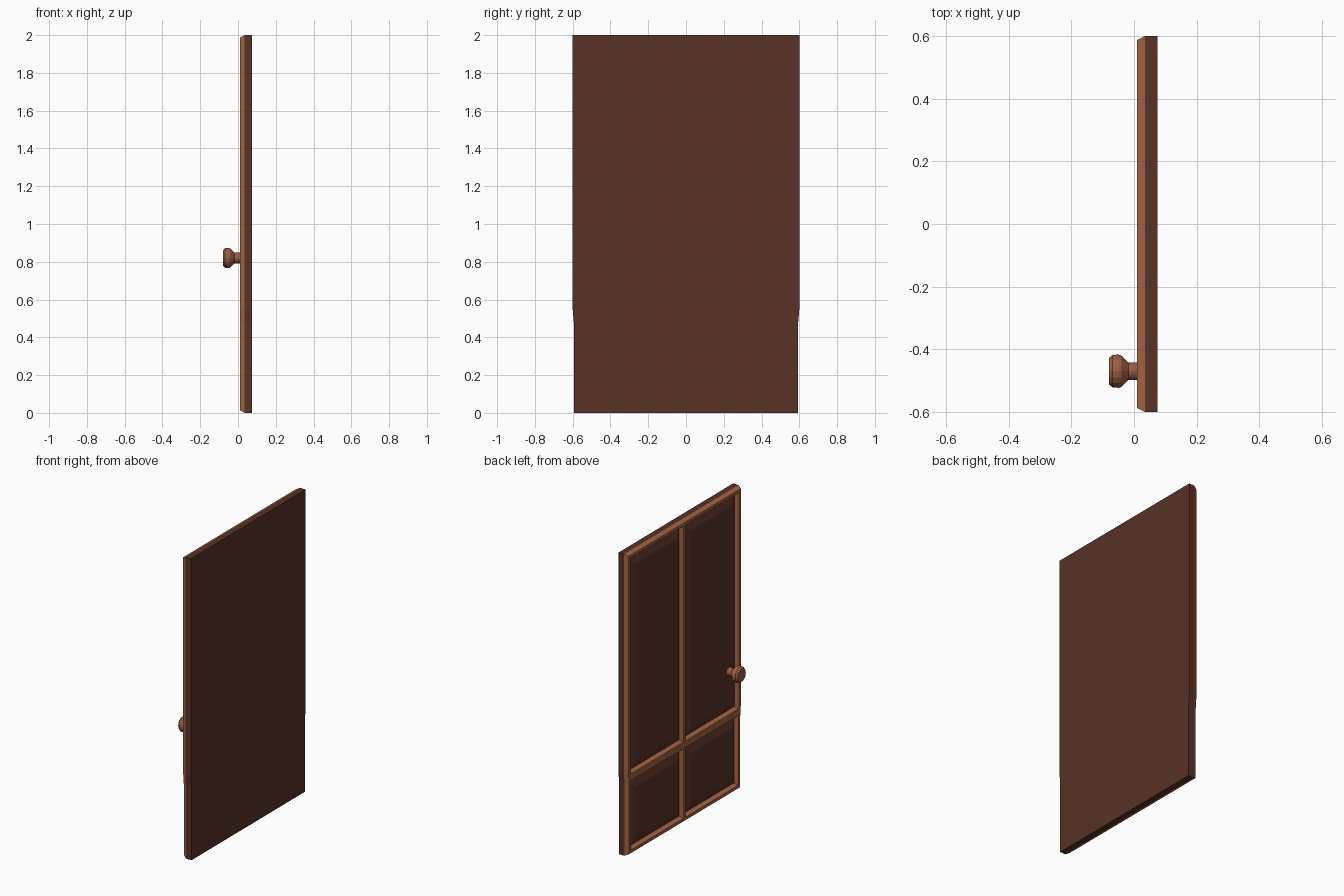
import bpy, bmesh, math

cube = bpy.data.objects.get("Cube")
if cube:
    bpy.data.objects.remove(cube, do_unlink=True)


def material(name, rgb):
    m = bpy.data.materials.new(name)
    m.use_nodes = True
    m.diffuse_color = (*rgb, 1)
    m.node_tree.nodes["Principled BSDF"].inputs["Base Color"].default_value = (*rgb, 1)
    return m


dark_wood = material("dark wood", (0.098, 0.031, 0.019))
light_wood = material("light wood", (0.37, 0.127, 0.055))
knob_wood = material("knob wood", (0.32, 0.11, 0.058))


def loft(name, rings, mat, cyclic=False):
    """Skin a list of (x, [(y, z), ...]) rings, capped or closed on itself."""
    bm = bmesh.new()
    loops = [[bm.verts.new((x, y, z)) for y, z in pts] for x, pts in rings]
    pairs = list(zip(loops, loops[1:]))
    if cyclic:
        pairs.append((loops[-1], loops[0]))
    else:
        bm.faces.new(loops[0])
        bm.faces.new(loops[-1])
    for a, b in pairs:
        n = len(a)
        for i in range(n):
            j = (i + 1) % n
            bm.faces.new((a[i], a[j], b[j], b[i]))
    bmesh.ops.recalc_face_normals(bm, faces=bm.faces)
    mesh = bpy.data.meshes.new(name)
    bm.to_mesh(mesh)
    bm.free()
    mesh.materials.append(mat)
    ob = bpy.data.objects.new(name, mesh)
    bpy.context.collection.objects.link(ob)
    return ob


def rect(y0, y1, z0, z1):
    return [(y0, z0), (y1, z0), (y1, z1), (y0, z1)]


# Door layout
BACK, FACE, FRONT, RAISED = 0.075, 0.035, 0.01, 0.015
HALF, HEIGHT = 0.6, 2.0
RAIL_LOW, RAIL_HIGH = 0.48, 0.55
BAR, CHAMFER, BEVEL = 0.045, 0.0125, 0.05


def outline(inset):
    """Door outline, slightly narrower below the middle rail."""
    side = [(HALF - 0.006, inset), (HALF - 0.006, RAIL_LOW),
            (HALF, RAIL_HIGH), (HALF, HEIGHT - inset)]
    side = [(y - inset, z) for y, z in side]
    return side + [(-y, z) for y, z in reversed(side)]


# Slab and chamfered border
loft("door_slab", [(BACK, outline(0)), (FACE, outline(0))], dark_wood)
loft("border_frame", [(FACE, outline(0)), (FRONT, outline(CHAMFER)),
                      (FRONT, outline(BAR - CHAMFER)), (FACE, outline(BAR))],
     light_wood, cyclic=True)

# Middle rail and centre mullions
end = HALF - BAR + CHAMFER
loft("middle_rail", [(FACE, rect(-end, end, RAIL_LOW, RAIL_HIGH)),
                     (FRONT, rect(-end, end, RAIL_LOW + CHAMFER, RAIL_HIGH - CHAMFER))],
     light_wood)
half_bar = BAR / 2
tip = BAR - CHAMFER
for level, z0, z1 in (("lower", tip, RAIL_LOW + CHAMFER),
                      ("upper", RAIL_HIGH - CHAMFER, HEIGHT - tip)):
    loft(level + "_mullion",
         [(FACE, rect(-half_bar, half_bar, z0, z1)),
          (FRONT, rect(-half_bar + CHAMFER, half_bar - CHAMFER, z0, z1))], light_wood)

# Raised panels with bevelled edges
for level, z0, z1 in (("lower", BAR, RAIL_LOW), ("upper", RAIL_HIGH, HEIGHT - BAR)):
    for side, s in (("near", -1), ("far", 1)):
        y0, y1 = sorted((s * half_bar, s * (HALF - BAR)))
        loft(f"{level}_{side}_panel",
             [(FACE, rect(y0, y1, z0, z1)),
              (RAISED, rect(y0 + BEVEL, y1 - BEVEL, z0 + BEVEL, z1 - BEVEL))], dark_wood)

# Turned knob
SIDES = 16
profile = [(0.03, 0.028), (-0.018, 0.028), (-0.04, 0.05),
           (-0.05, 0.053), (-0.068, 0.052), (-0.08, 0.042)]
loft("door_knob",
     [(x, [(-0.47 + r * math.cos(2 * math.pi * i / SIDES),
            0.82 + r * math.sin(2 * math.pi * i / SIDES)) for i in range(SIDES)])
      for x, r in profile], knob_wood)
